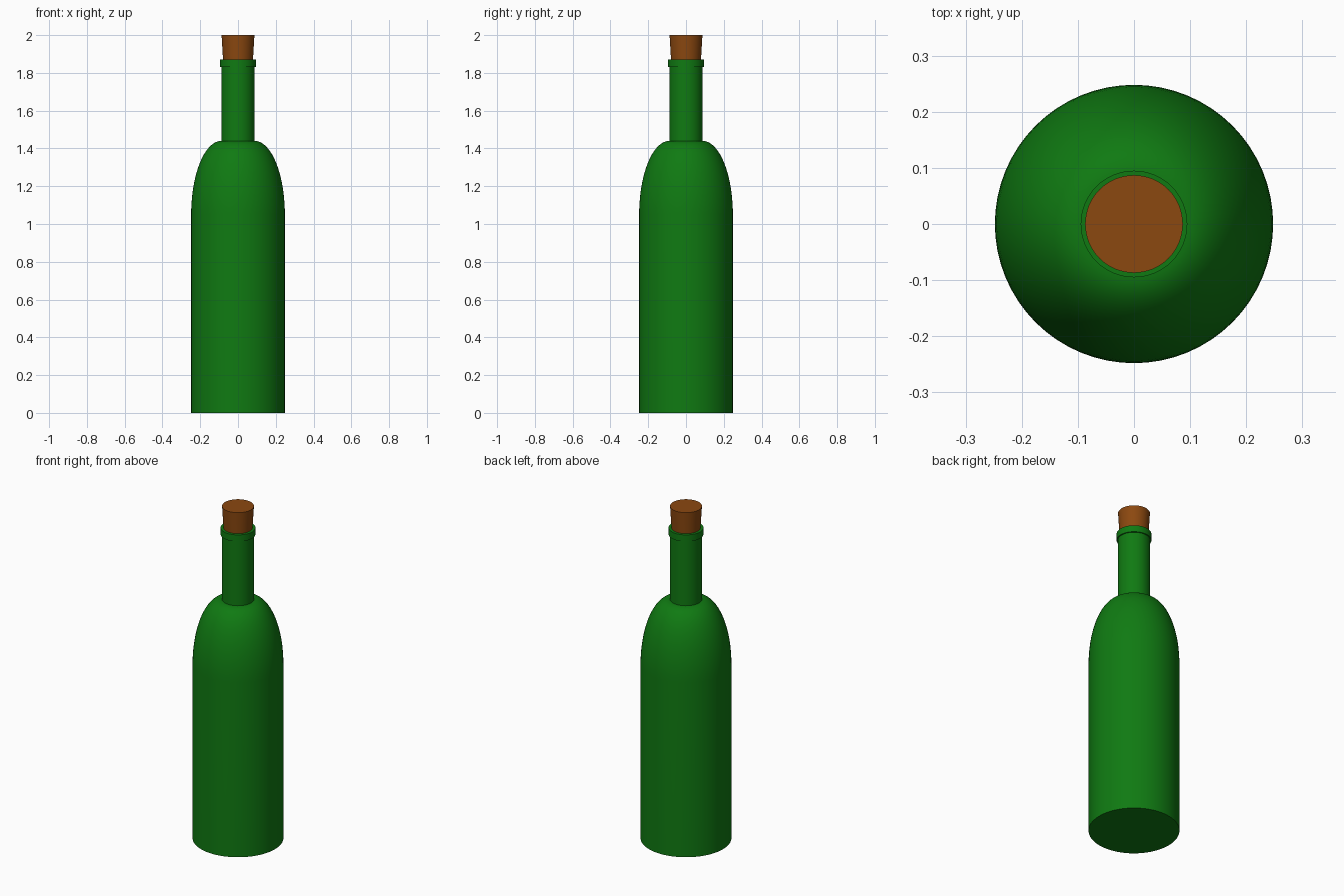
import bpy, bmesh, math

if "Cube" in bpy.data.objects:
    bpy.data.objects.remove(bpy.data.objects["Cube"])


def material(name, rgb):
    m = bpy.data.materials.new(name)
    m.diffuse_color = (*rgb, 1)
    m.use_nodes = True
    m.node_tree.nodes["Principled BSDF"].inputs["Base Color"].default_value = m.diffuse_color
    return m


def lathe(name, profile, mat, sides=64):
    """Revolve (radius, z) points around z and cap both ends."""
    bm = bmesh.new()
    rings = [[bm.verts.new((r * math.cos(2 * math.pi * i / sides),
                            r * math.sin(2 * math.pi * i / sides), z))
              for i in range(sides)] for r, z in profile]
    for a, b in zip(rings, rings[1:]):
        for i in range(sides):
            j = (i + 1) % sides
            bm.faces.new((a[i], a[j], b[j], b[i]))
    bm.faces.new(rings[0][::-1])
    bm.faces.new(rings[-1])
    mesh = bpy.data.meshes.new(name)
    bm.to_mesh(mesh)
    bm.free()
    mesh.materials.append(mat)
    ob = bpy.data.objects.new(name, mesh)
    bpy.context.collection.objects.link(ob)
    bpy.ops.object.select_all(action='DESELECT')
    ob.select_set(True)
    bpy.context.view_layer.objects.active = ob
    bpy.ops.object.shade_smooth_by_angle(angle=math.radians(35))
    return ob


green = material("green glass", (0.005, 0.195, 0.006))
brown = material("brown cork", (0.26, 0.065, 0.005))

# Bottle: straight body, elliptical shoulder, neck and lip
BODY_R, NECK_R, SHOULDER_Z, NECK_Z = 0.248, 0.088, 1.05, 1.44
shoulder = [(NECK_R + (BODY_R - NECK_R) * math.cos(t), SHOULDER_Z + (NECK_Z - SHOULDER_Z) * math.sin(t))
            for t in (math.pi / 2 * k / 20 for k in range(20))]
lathe("bottle", [(BODY_R, 0)] + shoulder +
      [(NECK_R, NECK_Z), (NECK_R, 1.83), (0.095, 1.83), (0.095, 1.87)], green)

# Tapered cork standing in the mouth
lathe("cork", [(0.079, 1.865), (0.087, 2.0)], brown)
